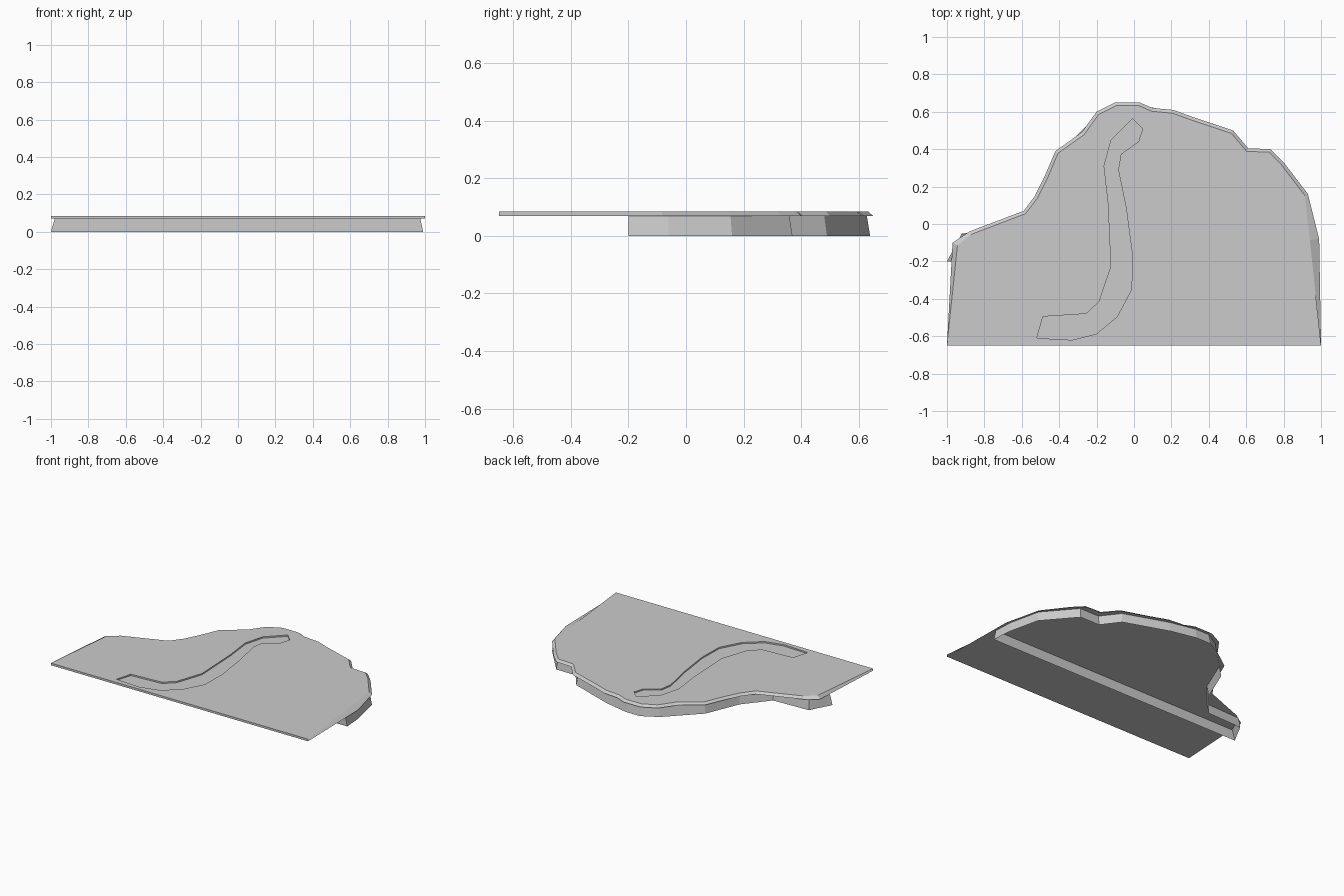
import bpy, bmesh
from mathutils import Vector

if "Cube" in bpy.data.objects:
    bpy.data.objects.remove(bpy.data.objects["Cube"])


def inset(points, dists):
    """Move each point of a counter-clockwise outline inwards."""
    out = []
    n = len(points)
    for i, p in enumerate(points):
        p = Vector(p)
        a = (p - Vector(points[i - 1])).normalized()
        b = (Vector(points[(i + 1) % n]) - p).normalized()
        t = (a + b).normalized()
        out.append(p + Vector((-t.y, t.x)) * dists[i])
    return out


def loft(name, low, high, z0, z1, caps=True):
    """Join two outlines of equal length with walls, optionally capped."""
    bm = bmesh.new()
    lo = [bm.verts.new((p[0], p[1], z0)) for p in low]
    hi = [bm.verts.new((p[0], p[1], z1)) for p in high]
    n = len(lo)
    for i in range(n):
        j = (i + 1) % n
        bm.faces.new((lo[i], lo[j], hi[j], hi[i]))
    if caps:
        bm.faces.new(lo[::-1])
        bm.faces.new(hi)
    me = bpy.data.meshes.new(name)
    bm.to_mesh(me)
    bm.free()
    ob = bpy.data.objects.new(name, me)
    bpy.context.collection.objects.link(ob)
    return ob


# Ground plate: straight front, ragged back, chamfered rim
coast = [(-1, -.65), (1, -.65), (.99, -.08), (.93, .16), (.8, .33), (.73, .4),
         (.61, .405), (.53, .5), (.32, .57), (.21, .61), (.1, .62), (.03, .65),
         (-.1, .65), (-.2, .6), (-.28, .49), (-.42, .39), (-.48, .25),
         (-.53, .15), (-.59, .07), (-.88, -.04), (-.97, -.1)]
rim = [0, 0, .05] + [.018] * 17 + [.03]
plate = loft("ground_plate", coast, inset(coast, rim), .07, .085)

# River bed: shallow S-shaped groove cut into the plate
river = [(-.52, -.61), (-.33, -.62), (-.2, -.587), (-.09, -.495), (-.013, -.35),
         (-.009, -.165), (-.042, .085), (-.084, .29), (-.07, .374), (.024, .44),
         (.046, .51), (-.007, .563), (-.122, .45), (-.16, .31), (-.137, .11),
         (-.122, -.225), (-.186, -.415), (-.256, -.48), (-.487, -.495)]
cutter = loft("river_cutter", river, river, .075, .12)
cutter.hide_render = True
cutter.hide_viewport = True
cut = plate.modifiers.new("river", 'BOOLEAN')
cut.operation = 'DIFFERENCE'
cut.solver = 'EXACT'
cut.object = cutter

# Support skirt: open wall band under the rear part, flaring slightly downwards
base = [(-1, -.2), (.99, -.2), (.98, -.06), (.93, .16), (.75, .37), (.6, .37),
        (.51, .49), (.2, .6), (.02, .64), (-.09, .64), (-.2, .58), (-.41, .37),
        (-.51, .13), (-.65, -.04), (-.92, -.05)]
top = inset(base, [.012] * len(base))
top[0], top[1] = Vector((-.98, -.2)), Vector((.975, -.2))
loft("support_skirt", base, top, 0, .07, caps=False)
